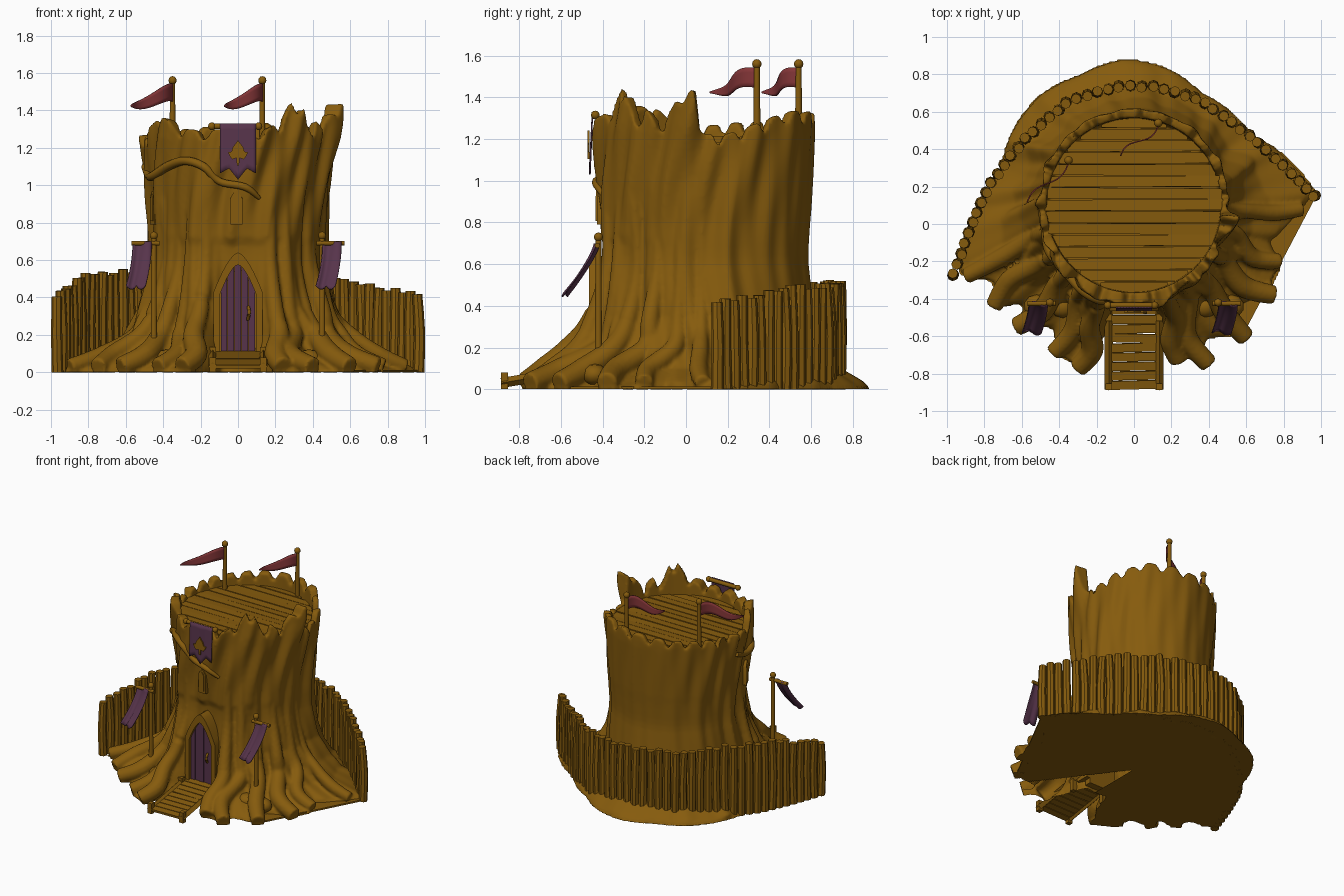
import bpy, bmesh, math, random
from mathutils import Vector

if "Cube" in bpy.data.objects:
    bpy.data.objects.remove(bpy.data.objects["Cube"])

random.seed(4)
CY = 0.1  # trunk axis offset in y


def material(name, col):
    m = bpy.data.materials.new(name)
    m.diffuse_color = (*col, 1)
    m.use_nodes = True
    m.node_tree.nodes["Principled BSDF"].inputs["Base Color"].default_value = m.diffuse_color
    return m


WOOD = material("brown_wood", (0.238, 0.105, 0.004))
PURPLE = material("purple_cloth", (0.095, 0.034, 0.07))
RED = material("red_cloth", (0.235, 0.037, 0.04))


def finish(ob, mat, angle=40):
    if not ob.data.materials:
        ob.data.materials.append(mat)
    bpy.ops.object.select_all(action='DESELECT')
    ob.select_set(True)
    bpy.context.view_layer.objects.active = ob
    if angle:
        bpy.ops.object.shade_smooth_by_angle(angle=math.radians(angle))
    return ob


def mesh(name, verts, faces, mat, angle=40):
    me = bpy.data.meshes.new(name)
    me.from_pydata([tuple(v) for v in verts], [], faces)
    bm = bmesh.new()
    bm.from_mesh(me)
    bmesh.ops.recalc_face_normals(bm, faces=bm.faces)
    bm.to_mesh(me)
    bm.free()
    ob = bpy.data.objects.new(name, me)
    bpy.context.collection.objects.link(ob)
    return finish(ob, mat, angle)


def box(name, c, size, rot=(0, 0, 0), mat=WOOD):
    bpy.ops.mesh.primitive_cube_add(size=1, location=c, rotation=rot)
    ob = bpy.context.object
    ob.name, ob.scale = name, size
    return finish(ob, mat, 0)


def tube(name, pts, radii, mat=WOOD, sides=10, steps=6):
    """Tapered round tube along a smooth path."""
    P = [Vector(p) for p in pts]
    path = []
    for i in range(len(P) - 1):
        a, b = P[max(i - 1, 0)], P[min(i + 2, len(P) - 1)]
        n = 1 if len(P) == 2 else steps
        for k in range(n + (i == len(P) - 2)):
            t = k / n
            q = 0.5 * (2 * P[i] + (P[i + 1] - a) * t + (2 * a - 5 * P[i] + 4 * P[i + 1] - b) * t * t
                       + (3 * P[i] - a - 3 * P[i + 1] + b) * t ** 3)
            path.append((q, radii[i] * (1 - t) + radii[i + 1] * t))
    verts, faces = [], []
    for i, (q, r) in enumerate(path):
        d = (path[min(i + 1, len(path) - 1)][0] - path[max(i - 1, 0)][0]).normalized()
        u = d.cross(Vector((0, 0, 1)) if abs(d.z) < 0.9 else Vector((1, 0, 0))).normalized()
        w = d.cross(u)
        for s in range(sides):
            a = 2 * math.pi * s / sides
            verts.append(q + (u * math.cos(a) + w * math.sin(a)) * r)
    for i in range(len(path) - 1):
        for s in range(sides):
            t = (s + 1) % sides
            faces.append((i * sides + s, i * sides + t, (i + 1) * sides + t, (i + 1) * sides + s))
    faces += [tuple(range(sides)), tuple(range(len(verts) - sides, len(verts)))]
    return mesh(name, verts, faces, mat)


def prism(name, outline, y0, y1, mat=WOOD):
    """Extrude an (x, z) outline along y."""
    n = len(outline)
    v = [(x, y0, z) for x, z in outline] + [(x, y1, z) for x, z in outline]
    f = [tuple(range(n)), tuple(range(n, 2 * n))] + [(i, (i + 1) % n, n + (i + 1) % n, n + i) for i in range(n)]
    return mesh(name, v, f, mat, 30)


def cloth(name, fn, mat, nu=10, nv=12):
    v = [fn(i / nu, j / nv) for j in range(nv + 1) for i in range(nu + 1)]
    f = [(j * (nu + 1) + i, j * (nu + 1) + i + 1, (j + 1) * (nu + 1) + i + 1, (j + 1) * (nu + 1) + i)
         for j in range(nv) for i in range(nu)]
    ob = mesh(name, v, f, mat, 60)
    ob.modifiers.new("thickness", 'SOLIDIFY').thickness = 0.007


def lerp(table, x):
    for (a, p), (b, q) in zip(table, table[1:]):
        if a <= x <= b:
            return p + (q - p) * (x - a) / max(b - a, 1e-6)
    return table[0][1] if x < table[0][0] else table[-1][1]


# Trunk: footprint of the root mound, flare profile and jagged rim heights
foot_xy = [(.1, -.42), (.15, -.6), (.24, -.74), (.36, -.78), (.43, -.68), (.64, -.66), (.6, -.5), (.76, -.42),
           (.82, -.25), (.75, -.1), (.9, .06), (.98, .17), (.64, .48), (.36, .71), (.2, .83), (-.05, .89),
           (-.3, .8), (-.5, .7), (-.63, .55), (-.72, .3), (-.84, .1), (-.97, -.28), (-.8, -.33), (-.78, -.49),
           (-.65, -.48), (-.68, -.6), (-.47, -.62), (-.44, -.76), (-.3, -.8), (-.16, -.62), (-.1, -.42)]
foot = sorted((math.degrees(math.atan2(y - CY, x)) % 360, math.hypot(x, y - CY)) for x, y in foot_xy)
foot = [(foot[-1][0] - 360, foot[-1][1])] + foot + [(foot[0][0] + 360, foot[0][1])]
flare = [(0, 1), (.04, .86), (.1, .53), (.2, .31), (.35, .13), (.6, .03), (.8, 0)]
rim = [(0, 1.23), (12, 1.23), (25, 1.27), (50, 1.34), (90, 1.33), (130, 1.3), (170, 1.28), (195, 1.25), (213, 1.38),
       (226, 1.35), (236, 1.3), (285, 1.3), (298, 1.35), (305, 1.45), (312, 1.42), (318, 1.29), (325, 1.35),
       (333, 1.28), (343, 1.38), (349, 1.44), (354, 1.44), (356, 1.24), (360, 1.23)]


def bump(d, c, w):
    return math.exp(-((d - c) / w) ** 2)


def radius(deg, z):
    deg %= 360
    a = math.radians(deg)
    back = max(math.sin(a), 0)
    tw = a + 0.2 * math.sin(z * 2.5) * (1 - .7 * back)
    up = min(max((z - .65) / .6, 0), 1)
    base = 0.46 + 0.055 * up + back * (.018 - .04 * max(0, z - .85))
    base += .025 * bump(deg, 270, 45) * (1 if z > .7 else .4)
    base += .1 * (bump(deg, 292, 10) + bump(deg, 248, 10)) * max(0, 1 - z / 1.3)
    base += .04 * bump(deg, 350, 9) * max(0, (z - 1) / .4)
    door = min(abs(deg - 270) / 22, 1) if z < .7 else 1
    ridge = 0.022 * (0.5 - abs(math.sin(tw * 5.5 + 1))) + 0.012 * math.sin(tw * 17 + 2 * math.sin(z * 3))
    ridge += 0.006 * math.sin(tw * 31 + z * 4)
    low = 1 + 1.2 * max(0, 1 - abs(z - .15) / .25)
    spread = lerp(foot, deg) * (1 - .09 * (bump(deg, 311, 28) + bump(deg, 228, 24)))
    return base + (spread - base) * lerp(flare, z) + ridge * (1 - .75 * back) * door * low * (z > .015)


def on_trunk(deg, z, off=0.0):
    r, a = radius(deg, z) + off, math.radians(deg)
    return (r * math.cos(a), CY + r * math.sin(a), z)


N, M = 288, 44
levels = [0, .01] + [(k / M) ** 1.25 for k in range(3, M + 1)]
verts, faces = [], []
for t in levels + ["rim", "inside"]:
    for s in range(N):
        d = 360 * s / N
        top = lerp(rim, d) - 0.06 * max(0, abs(math.sin(math.radians(d) * 12 + math.sin(s / 20)))) ** 6
        if isinstance(t, str):
            a = math.radians(d)
            r = 0.468 if t == "rim" else 0.46
            verts.append((r * math.cos(a), CY + r * math.sin(a), top - .01 if t == "rim" else 1.12))
        else:
            verts.append(on_trunk(d, t if t < .6 else .6 + (top - .6) * (t - .6) / .4))
R = len(levels) + 2
for i in range(R - 1):
    for s in range(N):
        t = (s + 1) % N
        faces.append((i * N + s, i * N + t, (i + 1) * N + t, (i + 1) * N + s))
faces += [tuple(range(N)), tuple(range((R - 1) * N, R * N))]
trunk = mesh("trunk", verts, faces, WOOD, 50)

# Winding roots: start angle, tip x, tip y, thickness
roots = []
for a, x, y, r in [(290, .24, -.73, .062), (301, .4, -.75, .06), (313, .6, -.61, .06), (329, .75, -.38, .06),
                   (344, .78, -.2, .05), (357, .9, .08, .045), (250, -.3, -.77, .062), (239, -.43, -.69, .055),
                   (226, -.63, -.55, .06), (212, -.75, -.44, .055), (198, -.9, -.28, .05)]:
    tip = Vector((x, y, .03))
    p = [Vector(on_trunk(a, z, o)) for z, o in ((.95, -.035), (.6, -.02), (.33, -.005), (.2, 0))]
    side = Vector((p[3].y - tip.y, tip.x - p[3].x, 0)) * random.uniform(-.25, .25)
    m = p[3].lerp(tip, .5) + side
    m.z = .095
    roots.append(tube("root", p + [m, tip], [r * .5, r * .6, r * .75, r * .9, r, r * .85], sides=12))

# Grow the roots into the trunk as one smooth wooden surface
for ob in roots + [trunk]:
    ob.select_set(True)
bpy.context.view_layer.objects.active = trunk
bpy.ops.object.join()
rm = trunk.modifiers.new("blend", 'REMESH')
rm.mode, rm.voxel_size = 'VOXEL', 0.011
sm = trunk.modifiers.new("soften", 'SMOOTH')
sm.factor, sm.iterations = 0.5, 2
bpy.ops.object.convert(target='MESH')
trunk = bpy.context.object
bm = bmesh.new()
bm.from_mesh(trunk.data)
for v in bm.verts:
    if v.co.z < .012:
        v.co.z = 0
# Open wedge beneath the front right roots
gap = [f for f in bm.faces if all(v.co.z == 0 for v in f.verts)
       and 0 < f.calc_center_median().x < -.76 * f.calc_center_median().y]
bmesh.ops.delete(bm, geom=gap, context='FACES')
bm.to_mesh(trunk.data)
bm.free()
finish(trunk, WOOD, 60)

# Flat ground wedge on the right
mesh("ground_wedge", [(x, y, z) for z in (0, .012) for x, y in ((.98, .16), (.5, .2), (.4, -.5), (.6, -.56))],
     [(0, 1, 2, 3), (4, 5, 6, 7), (0, 1, 5, 4), (1, 2, 6, 5), (2, 3, 7, 6), (3, 0, 4, 7)], WOOD, 0)

# Palisade of stakes
line = [Vector(p) for p in [(-.965, -.27), (-.88, -.03), (-.78, .2), (-.6, .44), (-.36, .65), (-.1, .735), (.1, .735),
                            (.34, .67), (.6, .49), (.8, .31), (.965, .15)]]
lens = [0]
for p, q in zip(line, line[1:]):
    lens.append(lens[-1] + (q - p).length)
STAKES = 46
for i in range(STAKES):
    t = lens[-1] * i / (STAKES - 1)
    x = lerp(list(zip(lens, [p.x for p in line])), t)
    y = lerp(list(zip(lens, [p.y for p in line])), t)
    h = lerp([(0, .41), (.15, .52), (.3, .54), (.5, .51), (.8, .49), (1, .415)], i / (STAKES - 1))
    h += random.uniform(-.015, .015)
    j = [random.uniform(-.007, .007) for _ in range(4)]
    tube("stake", [(x, y, 0), (x + j[0], y + j[1], h * .5), (x + j[2], y + j[3], h)], [.031, .03, .027], sides=8, steps=2)

# Deck planks
for i in range(15):
    y = -.44 + i * .063
    w = math.sqrt(max(.475 ** 2 - y * y, .01))
    box("deck_plank", (0, CY + y, 1.2 + random.uniform(-.004, .004)), (2 * w, .058, .03),
        (random.uniform(-.06, .06), 0, random.uniform(-.008, .008)))


# Door, frame and handle
def arch(x, w, spring, apex):
    return spring + (apex - spring) * (1 - (abs(x) / w) ** 1.6)


for i in range(5):
    x0, x1 = -.092 + i * .037, -.092 + i * .037 + .034
    top = [(x1 + (x0 - x1) * k / 4, arch(x1 + (x0 - x1) * k / 4, .1, .43, .58)) for k in range(5)]
    prism("door_board", [(x0, .1), (x1, .1)] + top, -.445 + .004 * (i % 2), -.41, PURPLE)
xs = [-1 + k / 8 for k in range(17)]
outer = [(-.13, .06)] + [(.13 * x, arch(x, 1, .43, .64)) for x in xs] + [(.13, .06)]
inner = [(-.095, .06)] + [(.095 * x, arch(x, 1, .42, .575)) for x in xs] + [(.095, .06)]
prism("door_frame", outer + inner[::-1], -.465, -.36)
prism("door_backing", [(-.1, .02), (.1, .02), (.1, .43), (0, .57), (-.1, .43)], -.412, -.36)
tube("door_handle", [(.055, -.45, .35), (.06, -.475, .32), (.052, -.45, .28)], [.008, .01, .008])

# Sloping entrance ramp with side rails
for s in (-1, 1):
    tube("ramp_rail", [(s * .135, -.885, .03), (s * .135, -.42, .11)], [.024, .024], sides=4)
    for y, h in ((-.87, .08), (-.5, .135)):
        box("ramp_post", (s * .135, y, h / 2), (.035, .035, h))
for i in range(9):
    y = -.86 + i * .05
    box("ramp_board", (0, y, .03 + (y + .88) * .17), (.24, .046, .018), (.17, 0, random.uniform(-.03, .03)))

# Small arched windows
for d in (269, 203):
    x, y, z = on_trunk(d, .88, -.02)
    out = [(-.032, -.09), (.032, -.09)] + [(.032 * -v, arch(v, 1, .05, .09)) for v in xs]
    for name, o, t in (("window_frame", out, .03), ("window_board", [(p * .6, q * .8) for p, q in out], .036)):
        ob = prism(name, o, -t, .03)
        ob.location, ob.rotation_euler = (x, y, z), (0, 0, math.radians(d - 270))

# Vine branch wrapped on the trunk
vine = [(180, 1.1), (195, 1.05), (208, 1.05), (222, 1.1), (238, 1.13), (250, 1.1), (259, 1.02), (274, .99), (283, .93)]
tube("vine_branch", [on_trunk(d, z, .006) for d, z in vine], [.015, .022, .024, .024, .023, .022, .02, .02, .01])


def knob(name, p, r):
    bpy.ops.mesh.primitive_uv_sphere_add(segments=10, ring_count=6, radius=r, location=p)
    bpy.context.object.name = name
    finish(bpy.context.object, WOOD, 60)


# Flagpoles with waving pennants
for x, y, dx, dy in ((-.35, .34, -.22, -.23), (.13, .54, -.2, -.18)):
    tube("flag_pole", [(x, y, 1.15), (x, y, 1.56)], [.018, .014])
    knob("pole_knob", (x, y, 1.56), .023)
    cloth("pennant", lambda u, v: (x + dx * u + .018 * math.sin(u * 6), y + dy * u - .018 * math.sin(u * 6),
          1.54 - .12 * u ** 1.5 + .012 * math.sin(u * 7) - v * .095 * (1 - u ** 2 * .92)), RED, 14, 4)

# Side banner posts on rocks
for s, bx in ((-1, -.56), (1, .455)):
    x = s * .45
    tube("banner_post", [(x, -.42, .02), (x, -.42, .72)], [.018, .014])
    knob("post_knob", (x, -.42, .73), .022)
    tube("banner_crossbar", [(x - s * .03, -.425, .69), (x + s * .12, -.425, .69)], [.013, .013])
    cloth("side_banner", lambda u, v: (bx + .1 * u - .035 * v * v, -.43 - .155 * v ** 1.3 + .012 * math.sin(u * 6),
          .7 - (.235 + .02 * abs(math.sin(u * 6.3))) * v), PURPLE)
    for k in range(3):
        knob("post_rock", (x + (k - 1) * .07, -.44 + .03 * (k % 2), .07), .07)
        bpy.context.object.scale = (1, .9, .75)

# Main banner above the door with a leaf emblem
tube("main_crossbar", [(-.145, -.435, 1.315), (.115, -.435, 1.315)], [.015, .015])
for x in (-.14, .11):
    knob("crossbar_knob", (x, -.435, 1.315), .021)
cloth("main_banner", lambda u, v: (-.095 + .19 * u, -.452 - .012 * v, 1.33 - v *
      lerp([(0, .265), (.25, .24), (.5, .3), (.75, .24), (1, .265)], u)), PURPLE, 12, 8)
for a, l in ((0, .09), (-65, .06), (65, .06)):
    pts = [(0, 0), (.38, .35), (.3, .6), (0, 1), (-.3, .6), (-.38, .35)]
    c, s = math.cos(math.radians(a)), math.sin(math.radians(a))
    prism("leaf_emblem", [((p * c + q * s) * l, 1.15 + (q * c - p * s) * l) for p, q in pts], -.472, -.463)
prism("leaf_stem", [(-.006, 1.105), (.006, 1.105), (.009, 1.16), (-.009, 1.16)], -.472, -.463)
